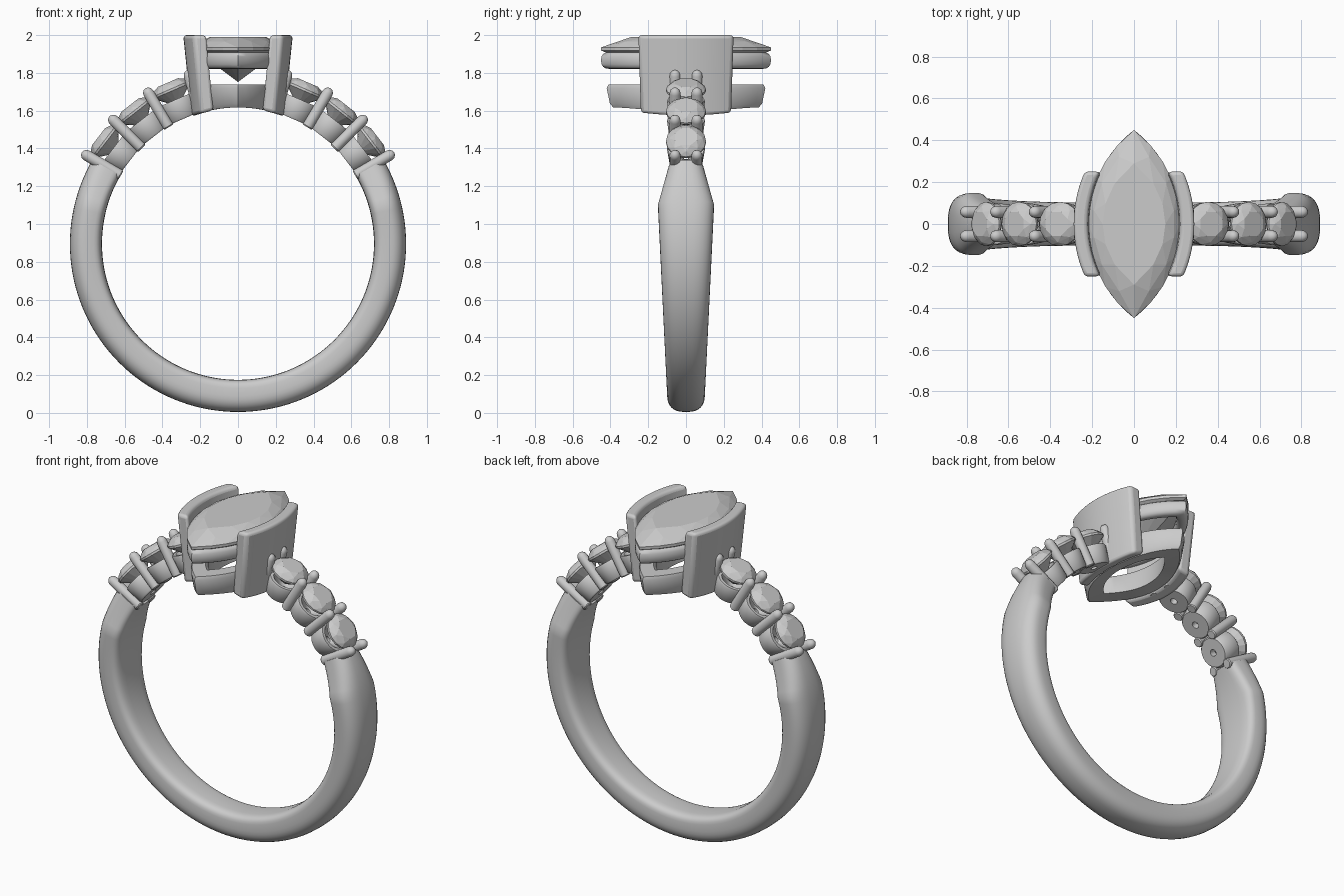
import bpy, bmesh, math
from mathutils import Vector, Matrix

if "Cube" in bpy.data.objects:
    bpy.data.objects.remove(bpy.data.objects["Cube"])

CZ, R_IN, R_OUT = 0.895, 0.72, 0.89


def finish(name, bm, smooth=None, bevel=0):
    bmesh.ops.recalc_face_normals(bm, faces=bm.faces)
    me = bpy.data.meshes.new(name)
    bm.to_mesh(me)
    bm.free()
    ob = bpy.data.objects.new(name, me)
    bpy.context.collection.objects.link(ob)
    bpy.ops.object.select_all(action='DESELECT')
    ob.select_set(True)
    bpy.context.view_layer.objects.active = ob
    if bevel:
        m = ob.modifiers.new("round_edges", 'BEVEL')
        m.width, m.segments, m.limit_method = bevel, 3, 'ANGLE'
    if smooth:
        bpy.ops.object.shade_smooth_by_angle(angle=math.radians(smooth))
    return ob


def loft(name, loops, closed=False, smooth=35, bevel=0):
    """Skin a list of equal closed loops; closed joins last to first."""
    bm = bmesh.new()
    rows = [[bm.verts.new(p) for p in l] for l in loops]
    n = len(rows[0])
    for k in range(len(rows) if closed else len(rows) - 1):
        a, b = rows[k], rows[(k + 1) % len(rows)]
        for i in range(n):
            j = (i + 1) % n
            bm.faces.new((a[i], a[j], b[j], b[i]))
    if not closed:
        bm.faces.new(rows[0])
        bm.faces.new(rows[-1])
    return finish(name, bm, smooth, bevel)


def gem(name, points):
    """Faceted stone as the hull of its corner points."""
    bm = bmesh.new()
    for p in points:
        bm.verts.new(p)
    bmesh.ops.convex_hull(bm, input=bm.verts)
    return finish(name, bm)


def arc_x(y, a, L):
    R = (a * a + L * L) / (2 * a)
    return math.sqrt(max(R * R - y * y, 0)) - (R - a)


def marquise(a, L, z, n=32, shift=0.0):
    """Pointed oval outline with its tips on the y axis."""
    out = []
    for i in range(n):
        t = 2 * math.pi * (i + shift) / n
        u = (t / math.pi) % 2
        y = L * (1 - 2 * u) if u <= 1 else L * (2 * u - 3)
        out.append(Vector(((1 if u <= 1 else -1) * arc_x(y, a, L), y, z)))
    return out


def finger_z(x):
    return CZ + math.sqrt(0.722 ** 2 - x * x)


def spow(v, e):
    return math.copysign(abs(v) ** e, v)


# Shank: tapering D-section swept from shoulder to shoulder
loops = []
for k in range(97):
    ang = math.radians(30 - 240 * k / 96)
    z = CZ + 0.8 * math.sin(ang)
    w = 0.095 + 0.054 * z / 1.1
    if z > 1.1:
        w = 0.149 - 0.058 * (z - 1.1) / 0.2
    loop = []
    for i in range(32):
        t = 2 * math.pi * i / 32
        s = math.sin(t)
        y = w * spow(math.cos(t), 0.75 if s > 0 else 0.5)
        r = 0.805 + 0.085 * spow(s, 0.9 if s > 0 else 0.45)
        loop.append((r * math.cos(ang), y, CZ + r * math.sin(ang)))
    loops.append(loop)
loft("shank", loops, smooth=40)


def place(ob, deg, r):
    """Stand an object built along z on the ring at the given angle."""
    ob.matrix_world = (Matrix.Translation((0, 0, CZ))
                       @ Matrix.Rotation(math.radians(90 - deg), 4, 'Y')
                       @ Matrix.Translation((0, 0, r)))


def circle(r, z, n, shift=0.0, y=0.0):
    return [Vector((r * math.cos(2 * math.pi * (i + shift) / n),
                    y + r * math.sin(2 * math.pi * (i + shift) / n), z)) for i in range(n)]


# Accent stones, their cups and the prongs between them
for side in ("right", "left"):
    for k in range(4):
        deg = 30.3 + 14.5 * k
        flip = (lambda d: d) if side == "right" else (lambda d: 180 - d)
        for y in (-0.058, 0.058):
            prof = [(0.024, 0), (0.029, 0.006), (0.029, 0.21), (0.025, 0.225), (0.015, 0.236), (0.004, 0.24)]
            place(loft(f"{side}_prong", [circle(r, z, 16, 0, y) for r, z in prof]), flip(deg), 0.718)
        if k == 3:
            continue
        d = flip(deg + 7.25)
        cup = [(0.02, 0), (0.083, 0), (0.09, 0.008), (0.1, 0.1), (0.096, 0.11),
               (0.078, 0.11), (0.02, 0.04)]
        place(loft(f"{side}_cup", [circle(r, z, 32) for r, z in cup], closed=True), d, 0.722)
        pts = (circle(0.062, 0.043, 8, 0.5) + circle(0.088, 0.028, 8) + circle(0.106, 0.006, 16)
               + circle(0.106, -0.006, 16) + circle(0.012, -0.085, 8))
        place(gem(f"{side}_accent_stone", pts), d, 0.888)

# Centre stone
gem("centre_stone", marquise(0.15, 0.29, 1.99, 12) + marquise(0.195, 0.385, 1.966, 12, 0.5)
    + marquise(0.222, 0.45, 1.935, 24) + marquise(0.222, 0.45, 1.918, 24)
    + marquise(0.09, 0.18, 1.82, 12) + [Vector((0, 0, 1.752))])

# Upper gallery rail with a rounded section
rail = []
for i in range(16):
    t = 2 * math.pi * i / 16
    c, s = spow(math.cos(t), 0.8), spow(math.sin(t), 0.8)
    rail.append(marquise(0.19 + 0.03 * c, 0.402 + 0.048 * c, 1.866 + 0.045 * s, 48))
loft("upper_rail", rail, closed=True, smooth=50)

# Lower gallery rail, underside curved to the finger
low = [(0.175, 0.385, 0), (0.185, 0.403, 0.02), (0.2, 0.42, 0.1), (0.195, 0.41, 0.118),
       (0.13, 0.3, 0.118), (0.12, 0.27, 0.1), (0.11, 0.26, 0)]
loops = []
for a, L, h in low:
    loop = marquise(a, L, 0, 48)
    for p in loop:
        base = finger_z(p.x)
        p.z = base + h * (1.738 - base) / 0.118
    loops.append(loop)
loft("lower_rail", loops, closed=True, smooth=40)

# Curved side walls holding the centre stone
for sx, side in ((1, "right"), (-1, "left")):
    loops = []
    for f in (0, 0.5, 1):
        half, lean = 0.237 + 0.013 * f, 0.045 * (1 - f)
        ys = [half * (2 * i / 16 - 1) for i in range(17)]
        inner = [(arc_x(y, 0.222, 0.45) - lean, y) for y in ys]
        outer = [(arc_x(y, 0.29, 0.517) - lean, y * 1.01) for y in ys]
        loop = []
        for x, y in inner + outer[::-1]:
            b = finger_z(x) - 0.004
            loop.append((sx * x, y, b + (2.0 - b) * f))
        loops.append(loop)
    loft(f"{side}_wall", loops, smooth=40, bevel=0.018)
